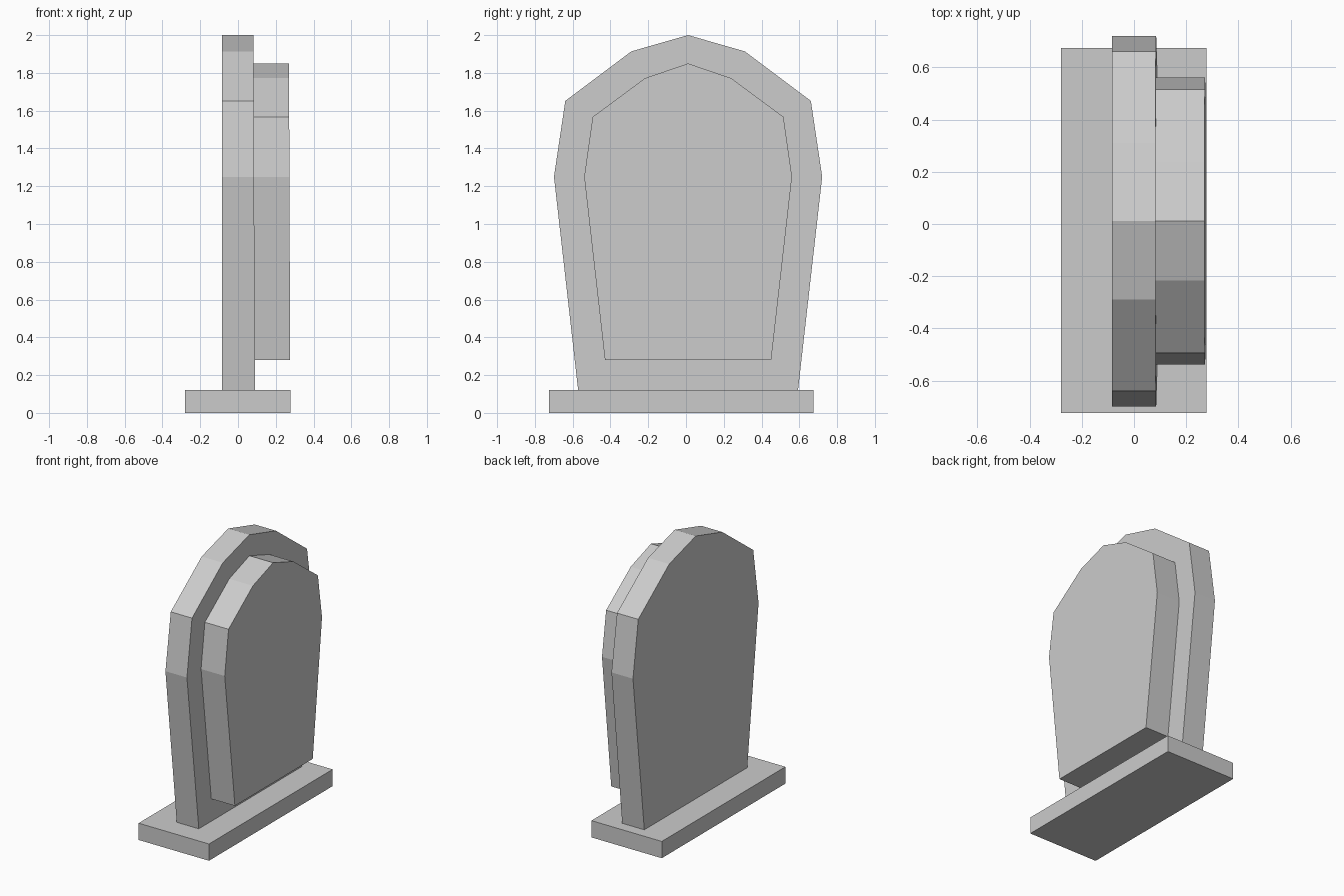
import bpy, bmesh

if "Cube" in bpy.data.objects:
    bpy.data.objects.remove(bpy.data.objects["Cube"])

stone = bpy.data.materials.new("grey stone")
stone.diffuse_color = (0.6, 0.6, 0.6, 1)
stone.use_nodes = True
stone.node_tree.nodes["Principled BSDF"].inputs["Base Color"].default_value = stone.diffuse_color


def extrude_x(name, outline, x0, x1, lean=0.0):
    """Extrude a (y, z) outline from x0 to x1; lean thickens the foot of the outer face."""
    bm = bmesh.new()
    top = max(z for _, z in outline)
    back = [bm.verts.new((x0, y, z)) for y, z in outline]
    front = [bm.verts.new((x1 + lean * (top - z) / top, y, z)) for y, z in outline]
    bm.faces.new(back)
    bm.faces.new(front)
    for i in range(len(outline)):
        j = (i + 1) % len(outline)
        bm.faces.new((back[i], back[j], front[j], front[i]))
    bmesh.ops.recalc_face_normals(bm, faces=bm.faces)
    mesh = bpy.data.meshes.new(name)
    bm.to_mesh(mesh)
    bm.free()
    mesh.materials.append(stone)
    obj = bpy.data.objects.new(name, mesh)
    bpy.context.collection.objects.link(obj)
    return obj


def arch(half, centre=0.011):
    """Mirror a half outline (half width, z) whose last point is the peak."""
    right = [(centre + w, z) for w, z in half]
    left = [(centre - w, z) for w, z in half[-2::-1]]
    return right + left


# Flat plinth
extrude_x("base", [(-0.724, 0), (0.674, 0), (0.674, 0.12), (-0.724, 0.12)], -0.28, 0.277)

# Tall arched slab standing on the plinth
extrude_x("headstone_slab", arch([(0.582, 0.12), (0.71, 1.25), (0.65, 1.652),
                                  (0.30, 1.914), (0, 2.0)]), -0.085, 0.082, 0.008)

# Smaller arched panel on the slab's face
extrude_x("raised_panel", arch([(0.44, 0.28), (0.55, 1.25), (0.505, 1.567),
                                (0.228, 1.772), (0, 1.85)]), 0.082, 0.27, 0.007)
